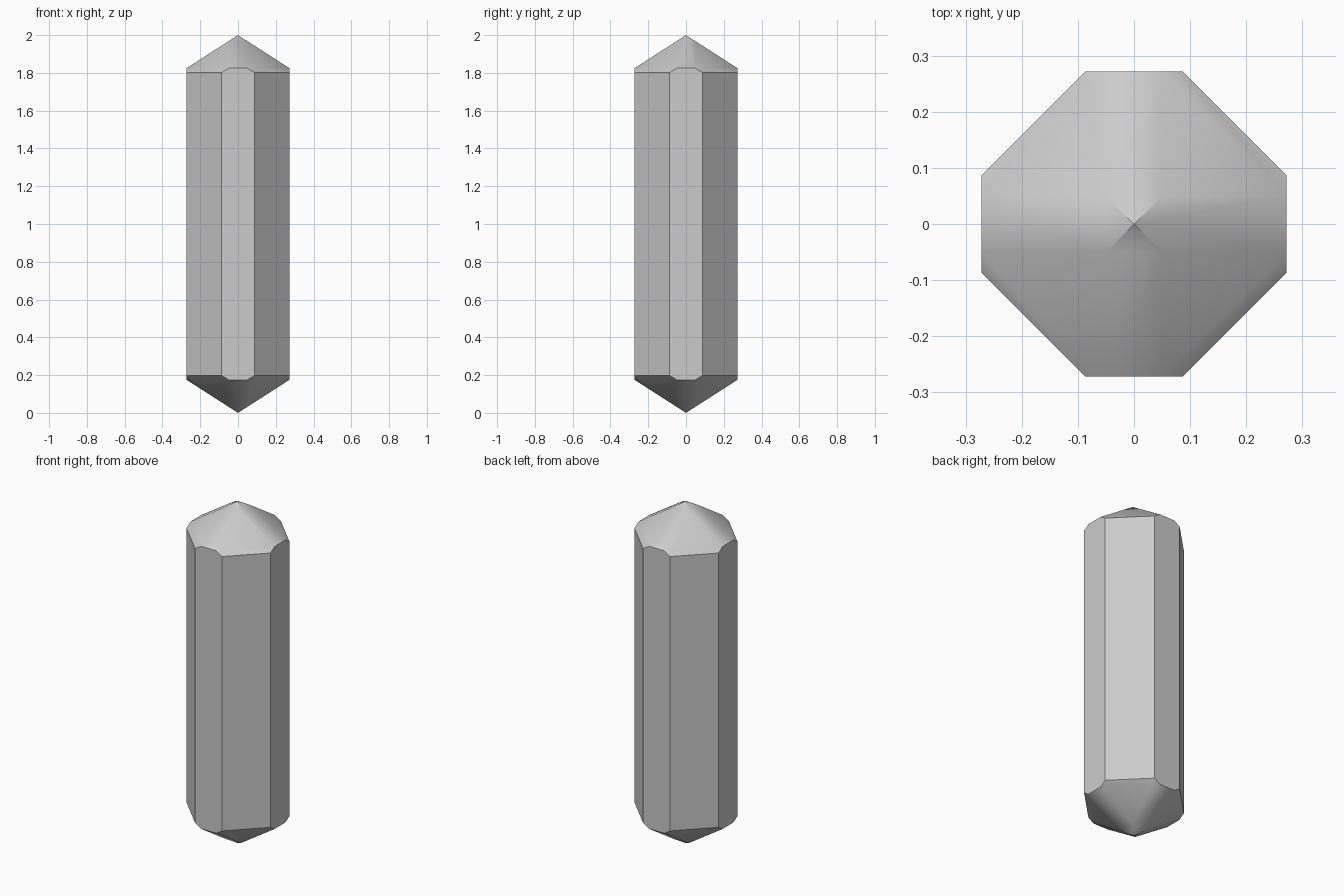
import bpy, bmesh
from mathutils import Vector

if "Cube" in bpy.data.objects:
    bpy.data.objects.remove(bpy.data.objects["Cube"], do_unlink=True)

HALF_WIDTH = 0.272   # from the axis to each narrow side
CORNER_SUM = 0.359   # |x| + |y| on the broad corner sides
SLOPE = 0.643        # steepness of both points
RIDGE = 0.05         # half width of the narrow point facets

stone = bpy.data.materials.new("grey_stone")
stone.use_nodes = True
colour = (0.6, 0.6, 0.6, 1)
stone.diffuse_color = colour
stone.node_tree.nodes["Principled BSDF"].inputs["Base Color"].default_value = colour


def cut(bm, point, normal):
    """Slice off everything beyond a plane and cap the opening."""
    result = bmesh.ops.bisect_plane(
        bm, geom=bm.verts[:] + bm.edges[:] + bm.faces[:], dist=1e-5,
        plane_co=point, plane_no=normal, clear_outer=True)
    edges = [e for e in result["geom_cut"] if isinstance(e, bmesh.types.BMEdge)]
    bmesh.ops.edgeloop_fill(bm, edges=[e for e in edges if e.is_boundary])


# Square shaft, centred on the origin while it is cut
bm = bmesh.new()
bmesh.ops.create_cube(bm, size=2)
bmesh.ops.scale(bm, vec=(HALF_WIDTH, HALF_WIDTH, 1), verts=bm.verts)

# Broad corner sides
diagonals = [(x, y) for x in (-1, 1) for y in (-1, 1)]
for x, y in diagonals:
    cut(bm, Vector((x, y, 0)) * CORNER_SUM / 2, Vector((x, y, 0)))

# Pyramid facets, then the broad facets over the corners, at both ends
for end in (-1, 1):
    for x, y in ((1, 0), (0, 1), (-1, 0), (0, -1)):
        cut(bm, Vector((0, 0, end)), Vector((x * SLOPE, y * SLOPE, end)))
    for x, y in diagonals:
        cut(bm, Vector((x * RIDGE, y * RIDGE, end * (1 - SLOPE * RIDGE))),
            Vector((x * SLOPE, y * SLOPE, end)))

bmesh.ops.remove_doubles(bm, verts=bm.verts, dist=1e-4)
bmesh.ops.recalc_face_normals(bm, faces=bm.faces)
bmesh.ops.translate(bm, vec=(0, 0, 1), verts=bm.verts)

mesh = bpy.data.meshes.new("crystal")
bm.to_mesh(mesh)
bm.free()
mesh.materials.append(stone)
crystal = bpy.data.objects.new("crystal", mesh)
bpy.context.collection.objects.link(crystal)

# Points blend softly, long sides stay crisp
bpy.context.view_layer.objects.active = crystal
crystal.select_set(True)
bpy.ops.object.shade_smooth_by_angle(angle=0.5236)
